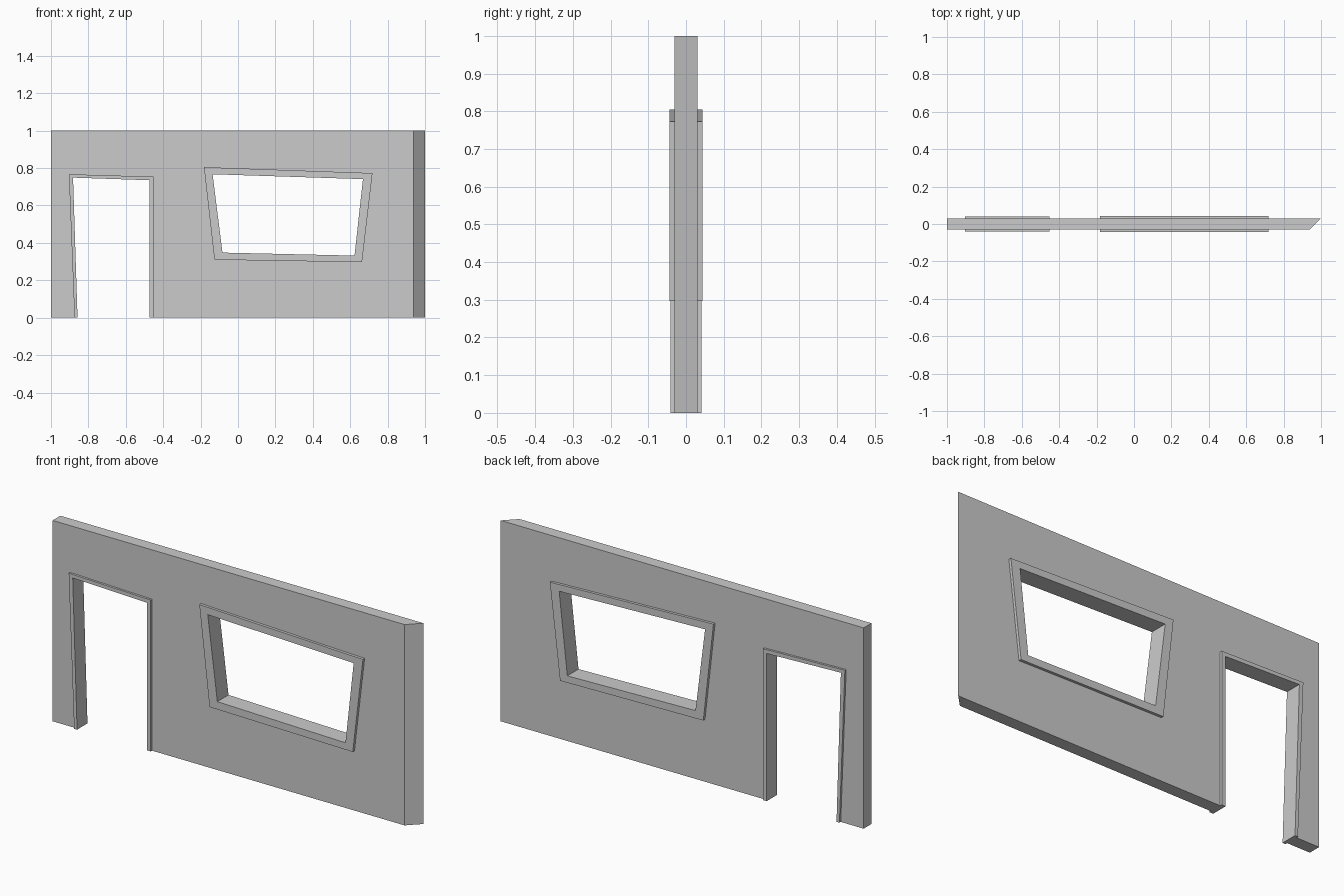
import bpy, bmesh

if "Cube" in bpy.data.objects:
    bpy.data.objects.remove(bpy.data.objects["Cube"])

HALF = 0.0305  # half wall thickness


def finish(name, bm):
    bmesh.ops.recalc_face_normals(bm, faces=bm.faces[:])
    mesh = bpy.data.meshes.new(name)
    bm.to_mesh(mesh)
    bm.free()
    obj = bpy.data.objects.new(name, mesh)
    bpy.context.collection.objects.link(obj)
    return obj


def prism(name, profile, half):
    """Extrude an (x, z) outline symmetrically along y."""
    bm = bmesh.new()
    front, back = [[bm.verts.new((x, y, z)) for x, z in profile] for y in (-half, half)]
    bm.faces.new(front)
    bm.faces.new(back[::-1])
    for i in range(len(profile)):
        j = (i + 1) % len(profile)
        bm.faces.new((front[i], back[i], back[j], front[j]))
    return finish(name, bm)


def frame(name, outer, inner, half, closed):
    """Trim between two (x, z) outlines; open frames get capped ends."""
    bm = bmesh.new()
    rows = [[bm.verts.new((x, y, z)) for x, z in pts]
            for pts, y in ((outer, -half), (inner, -half), (inner, half), (outer, half))]
    n = len(outer)
    for i in range(n if closed else n - 1):
        j = (i + 1) % n
        for k in range(4):
            a, b = rows[k], rows[(k + 1) % 4]
            bm.faces.new((a[i], a[j], b[j], b[i]))
    if not closed:
        for i in (0, n - 1):
            bm.faces.new([r[i] for r in rows])
    return finish(name, bm)


# Outlines as (x, z)
door_outer = [(-0.874, 0), (-0.904, 0.767), (-0.452, 0.754), (-0.452, 0)]
door_inner = [(-0.858, 0), (-0.882, 0.749), (-0.473, 0.735), (-0.473, 0)]
window_outer = [(-0.126, 0.310), (-0.182, 0.805), (0.719, 0.773), (0.663, 0.297)]
window_inner = [(-0.083, 0.348), (-0.136, 0.767), (0.668, 0.741), (0.623, 0.332)]

# Wall panel with a mitred right end
wall = prism("wall", [(-1, 0), (-1, 1), (1, 1), (1, 0)], HALF)
for v in wall.data.vertices:
    if v.co.x > 0 and v.co.y < 0:
        v.co.x -= 2 * HALF

# Openings; the door cutter runs on below the floor
door_cut = [(-0.870, -0.1)] + door_outer[1:3] + [(-0.452, -0.1)]
for name, outline in (("door_cutter", door_cut), ("window_cutter", window_outer)):
    cutter = prism(name, outline, 0.2)
    cutter.hide_render = True
    mod = wall.modifiers.new(name, 'BOOLEAN')
    mod.operation = 'DIFFERENCE'
    mod.solver = 'EXACT'
    mod.object = cutter
    bpy.context.view_layer.objects.active = wall
    bpy.ops.object.modifier_apply(modifier=mod.name)
    bpy.data.objects.remove(cutter)

# Trim around both openings, standing proud on both sides
frame("door_frame", door_outer, door_inner, 0.041, closed=False)
frame("window_frame", window_outer, window_inner, 0.044, closed=True)
